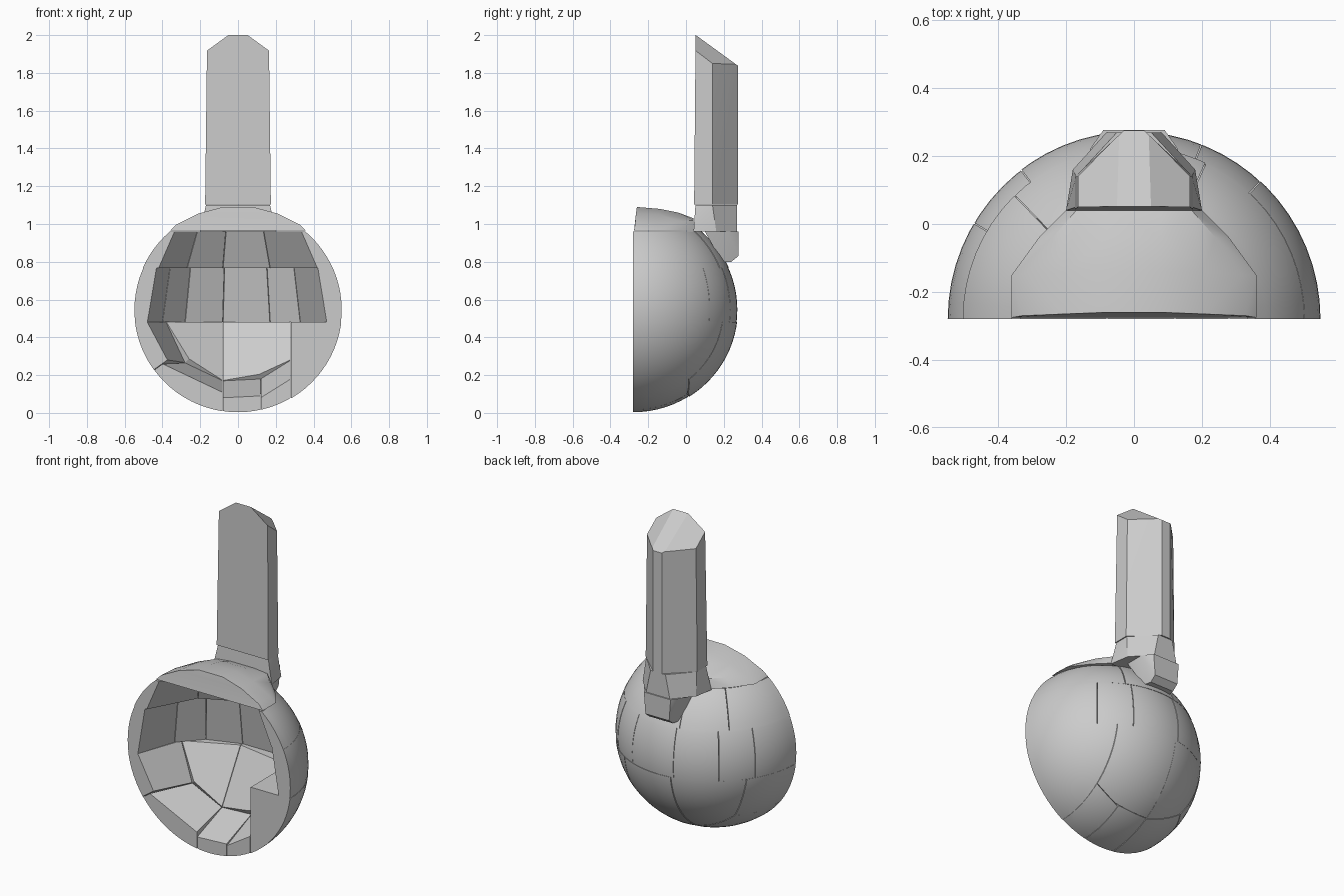
import bpy, bmesh, random
from mathutils import Vector

random.seed(4)
if "Cube" in bpy.data.objects:
    bpy.data.objects.remove(bpy.data.objects["Cube"], do_unlink=True)

stone = bpy.data.materials.new("pale grey stone")
stone.use_nodes = True
GREY = (0.6, 0.6, 0.6, 1)
stone.diffuse_color = GREY
stone.node_tree.nodes["Principled BSDF"].inputs["Base Color"].default_value = GREY

CENTRE = Vector((0, -0.28, 0.547))
RADIUS = 0.545
GAP = 0.0015


def clip(bm, point, normal):
    """Cut away everything on the normal side and cap the hole."""
    bmesh.ops.bisect_plane(bm, geom=bm.verts[:] + bm.edges[:] + bm.faces[:], dist=1e-5,
                           plane_co=point, plane_no=normal, clear_outer=True)
    rim = [e for e in bm.edges if e.is_boundary]
    if rim:
        bmesh.ops.holes_fill(bm, edges=rim, sides=0)


def finish(bm, name):
    bmesh.ops.recalc_face_normals(bm, faces=bm.faces[:])
    mesh = bpy.data.meshes.new(name)
    bm.to_mesh(mesh)
    bm.free()
    mesh.materials.append(stone)
    obj = bpy.data.objects.new(name, mesh)
    bpy.context.collection.objects.link(obj)
    bpy.ops.object.select_all(action='DESELECT')
    obj.select_set(True)
    bpy.context.view_layer.objects.active = obj
    bpy.ops.object.shade_smooth_by_angle(angle=0.5)


def half_ball():
    bm = bmesh.new()
    bmesh.ops.create_uvsphere(bm, u_segments=64, v_segments=40,
                              radius=RADIUS + random.uniform(-0.002, 0.002))
    bmesh.ops.scale(bm, verts=bm.verts, vec=(1.008, 1.015, 1))
    bmesh.ops.translate(bm, verts=bm.verts, vec=CENTRE)
    clip(bm, CENTRE, (0, -1, 0))
    return bm


def brick(name, corners):
    """Piece of the dome wall with a flat inner face; corners are (x, depth, height)."""
    pts = [Vector((x, y - 0.28, z)) for x, y, z in corners]
    middle = sum(pts, Vector()) / len(pts)
    bm = half_ball()
    a, b, c = pts[0], pts[2], pts[-1]
    normal = (b - a).cross(c - a).normalized()
    if normal.dot(CENTRE - a) < 0:
        normal.negate()
    clip(bm, a, normal)
    for p, q in zip(pts, pts[1:] + pts[:1]):
        if abs(p.y - CENTRE.y) < 1e-5 and abs(q.y - CENTRE.y) < 1e-5:
            continue
        gap = GAP
        if abs(p.z - q.z) < 1e-5:
            side, gap = Vector((0, 0, 1)), 0
        elif abs(p.x - q.x) < 1e-5:
            side = Vector((1, 0, 0))
        else:
            side = (p - CENTRE).cross(q - CENTRE).normalized()
        if side.dot(middle - p) > 0:
            side.negate()
        clip(bm, p - side * gap, side)
    finish(bm, name)


def ring(name, plan, low, high, scale):
    """Course of bricks standing on a plan polygon that narrows upward."""
    for i, ((px, py), (qx, qy)) in enumerate(zip(plan, plan[1:])):
        brick(f"{name}_{i + 1}", [(px, py, low), (qx, qy, low),
                                  (qx * scale, qy * scale, high), (px * scale, py * scale, high)])


def block(name, sections, cuts=()):
    """Convex mirrored block through sections of (half width, depth, height)."""
    bm = bmesh.new()
    for section in sections:
        for x, y, z in section:
            for s in (-1, 1):
                bm.verts.new((s * x, y, z))
    bmesh.ops.convex_hull(bm, input=bm.verts[:])
    bmesh.ops.dissolve_limit(bm, angle_limit=0.01, verts=bm.verts[:], edges=bm.edges[:])
    for point, normal in cuts:
        clip(bm, point, normal)
    finish(bm, name)


# Upper and middle courses
ring("middle_brick", [(-0.48, 0), (-0.40, 0.24), (-0.28, 0.37), (-0.08, 0.44),
                      (0.17, 0.44), (0.33, 0.36), (0.47, 0)], 0.48, 0.767, 0.9)
ring("upper_brick", [(-0.42, 0), (-0.27, 0.28), (-0.08, 0.37),
                     (0.17, 0.37), (0.42, 0)], 0.767, 0.96, 0.8)

# Lower bowl bricks
brick("lower_right_brick", [(-0.48, 0, 0.48), (-0.40, 0, 0.26), (-0.28, 0.24, 0.265), (-0.38, 0.28, 0.48)])
brick("floor_right_brick", [(-0.40, 0, 0.26), (-0.08, 0, 0.09), (-0.08, 0.24, 0.17), (-0.28, 0.24, 0.265)])
brick("back_right_brick", [(-0.38, 0.28, 0.48), (-0.28, 0.24, 0.265), (-0.08, 0.24, 0.17), (-0.08, 0.42, 0.48)])
brick("floor_middle_brick", [(-0.08, 0, 0.08), (0.12, 0, 0.08), (0.12, 0.24, 0.18), (-0.08, 0.24, 0.17)])
brick("floor_left_brick", [(0.12, 0, 0.08), (0.28, 0, 0.16), (0.28, 0.24, 0.28), (0.12, 0.24, 0.18)])
brick("lower_left_brick", [(0.48, 0, 0.48), (0.28, 0.32, 0.48), (0.28, 0, 0.28)])
brick("back_left_brick", [(-0.08, 0.42, 0.48), (0.28, 0.36, 0.48), (0.28, 0.24, 0.28),
                          (0.12, 0.24, 0.18), (-0.08, 0.24, 0.17)])

# Cap stone, domed at the front and falling toward the chimney
block("cap_stone", [
    [(0.36, -0.275, 0.965), (0.33, -0.27, 0.995), (0.21, -0.265, 1.055), (0.08, -0.26, 1.09)],
    [(0.36, -0.15, 0.965), (0.32, -0.15, 0.995), (0.20, -0.14, 1.05), (0.08, -0.14, 1.08)],
    [(0.28, -0.04, 0.965), (0.24, -0.04, 1.015), (0.08, -0.04, 1.06)],
    [(0.20, 0.04, 0.965), (0.17, 0.04, 1.02), (0.08, 0.04, 1.03)]])


def column(width, front, z):
    return [(width, front, z), (width, 0.14, z), (0.03, 0.275, z)]


# Chimney: wedge behind the dome, flared base, tall shaft
block("chimney_wedge", [[(0.13, 0.10, 0.96), (0.13, 0.22, 0.96), (0.09, 0.277, 0.96)],
                        [(0.09, 0.19, 0.80), (0.08, 0.24, 0.80), (0.08, 0.277, 0.83)]])
block("chimney_base", [[(0.20, 0.04, 0.96), (0.18, 0.16, 0.96), (0.08, 0.27, 0.96)],
                       [(0.17, 0.05, 1.10), (0.17, 0.14, 1.10), (0.05, 0.27, 1.10)]])
block("chimney_shaft", [column(0.174, 0.043, 1.102), column(0.162, 0.052, 2.1)],
      [((0, 0.052, 2.0), (0, 0.16, 0.22)),
       ((0.05, 0.052, 2.0), (0.73, 0.75, 1)),
       ((-0.05, 0.052, 2.0), (-0.73, 0.75, 1))])
